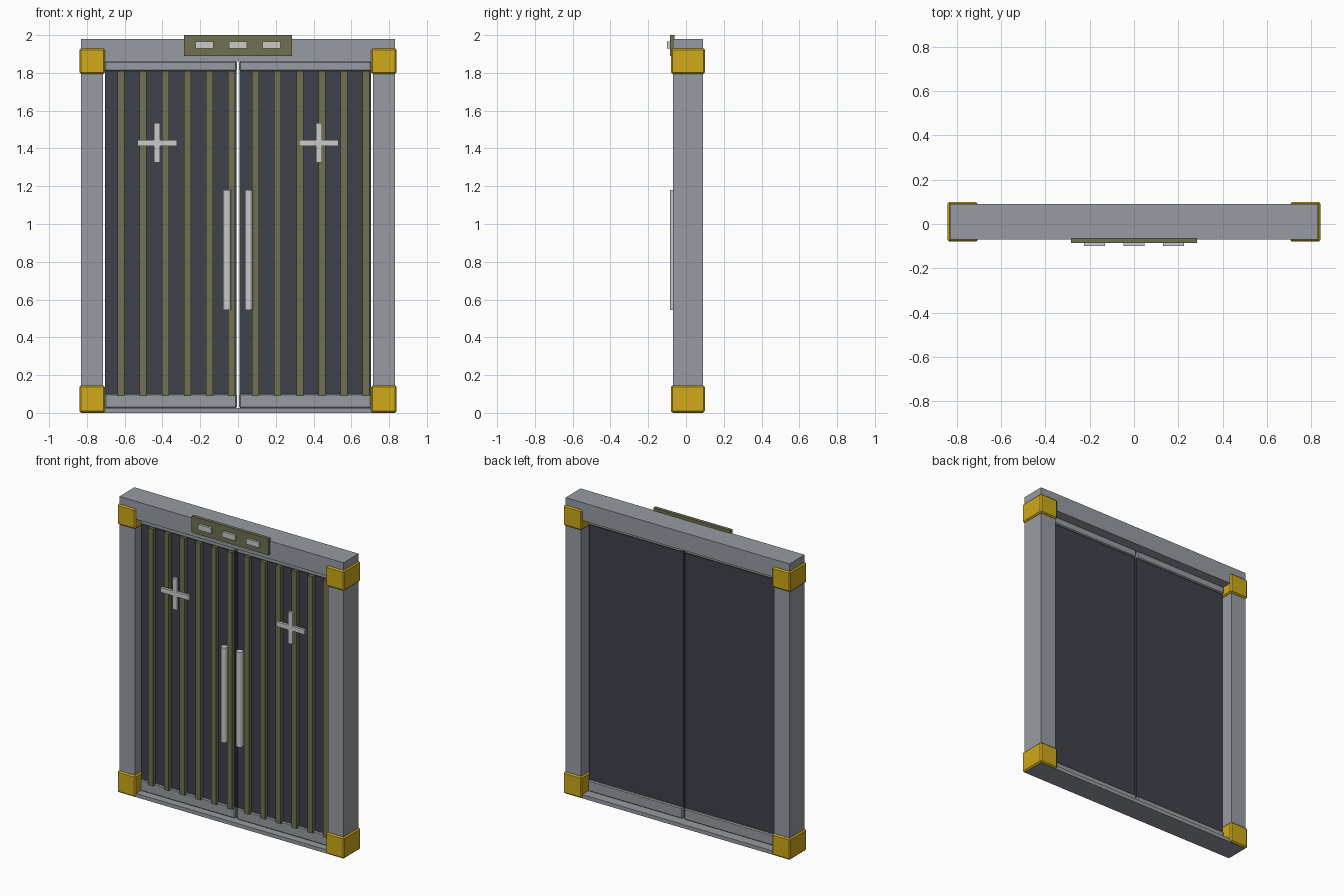
import bpy
from math import pi

if "Cube" in bpy.data.objects:
    bpy.data.objects.remove(bpy.data.objects["Cube"])


def mat(name, r, g, b):
    m = bpy.data.materials.new(name)
    m.diffuse_color = (r, g, b, 1)
    m.use_nodes = True
    m.node_tree.nodes["Principled BSDF"].inputs["Base Color"].default_value = m.diffuse_color
    return m


STEEL = mat("steel", 0.31, 0.33, 0.36)
DARK = mat("dark_panel", 0.05, 0.055, 0.07)
OLIVE = mat("olive", 0.16, 0.165, 0.08)
GOLD = mat("gold", 0.62, 0.40, 0.01)
PALE = mat("pale_metal", 0.6, 0.6, 0.63)


def box(name, x, y, z, material, bevel=0.0):
    """Box from (min, max) ranges on each axis."""
    bpy.ops.mesh.primitive_cube_add(size=1, location=[(a + b) / 2 for a, b in (x, y, z)])
    o = bpy.context.object
    o.name = name
    o.scale = [b - a for a, b in (x, y, z)]
    bpy.ops.object.transform_apply(location=False, rotation=False, scale=True)
    o.data.materials.append(material)
    if bevel:
        m = o.modifiers.new("bevel", "BEVEL")
        m.width, m.segments = bevel, 1
    return o


def span(c, w):
    return (c - w / 2, c + w / 2)


DEPTH = (-0.07, 0.09)

# Surrounding frame
box("header", (-0.83, 0.83), DEPTH, (1.86, 1.98), STEEL)
box("threshold", (-0.83, 0.83), DEPTH, (0, 0.025), STEEL)
for s in (-1, 1):
    box("post", span(s * 0.7725, 0.115), DEPTH, (0.025, 1.86), STEEL)
    # Corner caps
    for z in ((0.002, 0.145), (1.795, 1.93)):
        box("corner_cap", span(s * 0.7725, 0.135), (-0.08, 0.10), z, GOLD, 0.008)

# Two door leaves
for s in (-1, 1):
    cx = s * 0.356
    box("door_panel", span(cx, 0.698), (-0.015, 0.018), (0.03, 1.855), DARK)
    box("bottom_rail", span(cx, 0.7), (-0.025, 0.03), (0.025, 0.1), STEEL, 0.006)
    box("top_rail", span(cx, 0.7), (-0.025, 0.03), (1.81, 1.86), STEEL, 0.006)

    # Vertical slats, same pattern on both leaves
    for i in range(6):
        box("slat", span(cx - 0.263 + i * 0.117, 0.037), (-0.042, -0.012), (0.09, 1.81), OLIVE)

    # Cross emblem
    box("cross_bar", span(s * 0.428, 0.21), (-0.058, -0.04), span(1.43, 0.032), PALE)
    box("cross_upright", span(s * 0.428, 0.032), (-0.059, -0.04), span(1.43, 0.21), PALE)

    # Pull handle
    bpy.ops.mesh.primitive_cylinder_add(vertices=12, radius=0.022, depth=0.635,
                                        location=(s * 0.057, -0.063, 0.8625),
                                        rotation=(0, 0, pi / 12))
    handle = bpy.context.object
    handle.name = "handle"
    handle.data.materials.append(PALE)

# Sign plate with three lights
box("sign_plate", (-0.285, 0.285), (-0.085, -0.062), (1.89, 2.0), OLIVE)
for i in (-1, 0, 1):
    box("sign_light", span(i * 0.178, 0.096), (-0.1, -0.08), span(1.947, 0.036), PALE)
